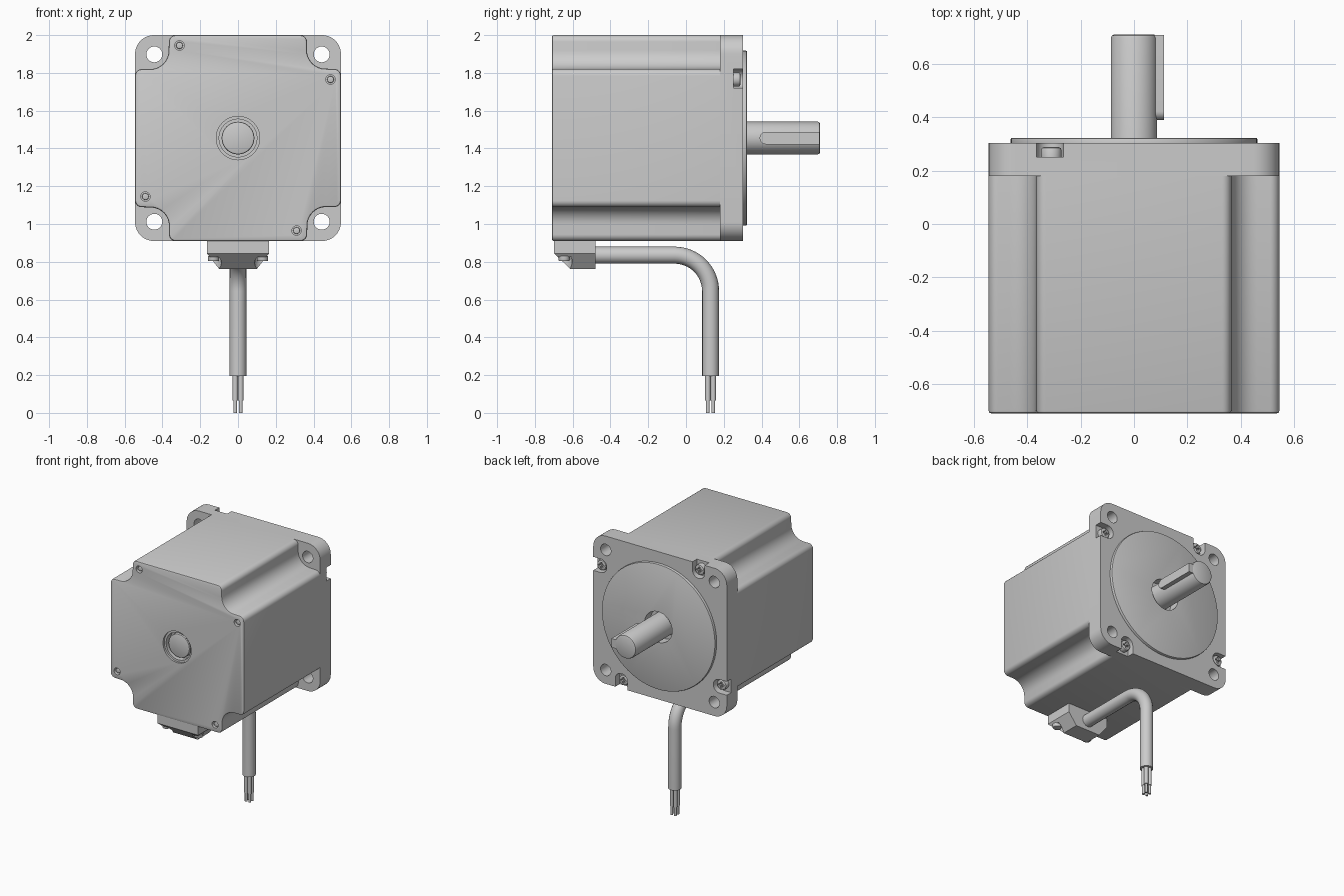
import bpy, bmesh
from math import sin, cos, pi
from mathutils import Vector

if "Cube" in bpy.data.objects:
    bpy.data.objects.remove(bpy.data.objects["Cube"])

CZ = 1.455   # height of the motor axis
H = 0.545    # half width of the housing


def finish(ob):
    bpy.ops.object.select_all(action='DESELECT')
    bpy.context.view_layer.objects.active = ob
    ob.select_set(True)
    bpy.ops.object.shade_smooth_by_angle(angle=0.6)
    return ob


def prism(name, pts, t0, t1, axis='Y', bevel0=0, bevel1=0):
    """Extrude a closed 2D profile along an axis, with optional end chamfers."""
    place = {'X': lambda a, b, t: (t, a, b),
             'Y': lambda a, b, t: (a, t, b),
             'Z': lambda a, b, t: (a, b, t)}[axis]
    bm = bmesh.new()
    rings = [[bm.verts.new(place(a, b, t)) for a, b in pts] for t in (t0, t1)]
    caps = [bm.faces.new(r) for r in rings]
    n = len(pts)
    for i in range(n):
        j = (i + 1) % n
        bm.faces.new((rings[0][i], rings[0][j], rings[1][j], rings[1][i]))
    bmesh.ops.recalc_face_normals(bm, faces=bm.faces)
    edges = [list(c.edges) for c in caps]
    for es, w in zip(edges, (bevel0, bevel1)):
        if w:
            bmesh.ops.bevel(bm, geom=es, offset=w, segments=2, profile=0.5, affect='EDGES')
    me = bpy.data.meshes.new(name)
    bm.to_mesh(me)
    bm.free()
    ob = bpy.data.objects.new(name, me)
    bpy.context.collection.objects.link(ob)
    return finish(ob)


def circle(r, x=0, z=CZ, n=48):
    return [(x + r * cos(2 * pi * i / n), z + r * sin(2 * pi * i / n)) for i in range(n)]


def rounded(corners, steps=8):
    """Round the right-angled corners given as (x, z, radius)."""
    out, n = [], len(corners)
    for i, (x, z, r) in enumerate(corners):
        p = Vector((x, z))
        u = (Vector(corners[i - 1][:2]) - p).normalized()
        v = (Vector(corners[(i + 1) % n][:2]) - p).normalized()
        c = p + (u + v) * r
        for k in range(steps + 1):
            a = k / steps * pi / 2
            out.append(tuple(c - r * (v * cos(a) + u * sin(a))))
    return out


def cut(ob, *cutters):
    for c in cutters:
        m = ob.modifiers.new("cut", 'BOOLEAN')
        m.operation, m.solver, m.object = 'DIFFERENCE', 'EXACT', c
        bpy.context.view_layer.objects.active = ob
        bpy.ops.object.modifier_apply(modifier=m.name)
        bpy.data.objects.remove(c)
    return finish(ob)


def spin(x, z, k):
    """Quarter turns about the motor axis."""
    for _ in range(k):
        x, z = z, -x
    return x, z


def tube(name, pts, r):
    cu = bpy.data.curves.new(name, 'CURVE')
    cu.dimensions = '3D'
    cu.bevel_depth, cu.bevel_resolution, cu.use_fill_caps = r, 6, True
    s = cu.splines.new('POLY')
    s.points.add(len(pts) - 1)
    for p, co in zip(s.points, pts):
        p.co = (*co, 1)
    ob = bpy.data.objects.new(name, cu)
    bpy.context.collection.objects.link(ob)
    finish_sel = [o.select_set(False) for o in bpy.context.selected_objects]
    bpy.context.view_layer.objects.active = ob
    ob.select_set(True)
    bpy.ops.object.convert(target='MESH')
    return finish(bpy.context.view_layer.objects.active)


SCREWS = [spin(-0.31, 0.49, k) for k in range(4)]

# Housing: square with stepped, filleted corners
quarter = [(-0.365, H, 0.035), (0.365, H, 0.035), (0.365, 0.37, 0.095)]
outline = [(*spin(x, z, k), r) for k in range(4) for x, z, r in quarter]
housing = prism("housing", [(x, z + CZ) for x, z in rounded(outline)], -0.71, 0.18, bevel0=0.01)
cut(housing,
    prism("c", circle(0.115), -0.8, -0.695),
    prism("c", circle(0.1), -0.8, -0.65),
    *[prism("c", circle(0.025, x, z + CZ, 20), -0.8, -0.68) for x, z in SCREWS])

# Mounting flange with corner holes and side screw pockets
square = [(-H, CZ - H, 0.1), (H, CZ - H, 0.1), (H, CZ + H, 0.1), (-H, CZ + H, 0.1)]
flange = prism("mounting_flange", rounded(square, 10), 0.18, 0.303)
pocket = [(-0.315 + 0.05 * cos(a), 0.485 + 0.05 * sin(a))
          for a in [pi + pi * i / 16 for i in range(17)]] + [(-0.265, 0.7), (-0.365, 0.7)]
cutters = [prism("c", circle(0.042, sx * 0.443, CZ + sz * 0.443, 32), 0.1, 0.4)
           for sx in (-1, 1) for sz in (-1, 1)]
for k in range(4):
    pts = [spin(x, z, k) for x, z in pocket]
    cutters.append(prism("c", [(x, z + CZ) for x, z in pts], 0.252, 0.4))
cut(flange, *cutters, prism("c", circle(0.113), 0.25, 0.4))

# Pilot disc around the shaft
pilot = prism("pilot_disc", circle(0.4625, n=96), 0.30, 0.323, bevel1=0.006)
cut(pilot, prism("c", circle(0.113), 0.2, 0.4))

# Flange screws with cross recesses, their tips showing at the rear
for i, (x, z) in enumerate(SCREWS):
    z += CZ
    head = prism(f"flange_screw_{i}", circle(0.038, x, z, 28), 0.245, 0.288, bevel1=0.01)
    a, b = 0.022, 0.006
    cross = [(-b, a), (b, a), (b, b), (a, b), (a, -b), (b, -b),
             (b, -a), (-b, -a), (-b, -b), (-a, -b), (-a, b), (-b, b)]
    cut(head, prism("c", [(x + p, z + q) for p, q in cross], 0.27, 0.4))
    prism(f"screw_tip_{i}", circle(0.018, x, z, 20), -0.70, -0.67, bevel0=0.004)

# Shaft and its round-ended key
prism("shaft", circle(0.0865), -0.69, 0.71, bevel0=0.008, bevel1=0.012)
w = 0.033
arc = [(0.39 + w - w * sin(pi * i / 16), CZ + w * cos(pi * i / 16)) for i in range(17)]
prism("shaft_key", arc + [(0.708, CZ - w), (0.708, CZ + w)], 0.03, 0.113, 'X')

# Cable outlet box with chamfered sides, sloped rear and two screw pockets
box = prism("cable_outlet", [(-0.165, 0.92), (-0.165, 0.845), (-0.1, 0.762),
                             (0.1, 0.762), (0.165, 0.845), (0.165, 0.92)], -0.70, -0.48)
cut(box, prism("c", [(-0.7424, 0.885), (-0.578, 0.73), (-0.85, 0.65)], -0.3, 0.3, 'X'),
    *[prism("c", circle(0.042, s * 0.13, -0.645, 28), 0.6, 0.825, 'Z') for s in (-1, 1)])
for s in (-1, 1):
    prism(f"outlet_screw_{s}", circle(0.03, s * 0.13, -0.645, 24), 0.803, 0.83, 'Z', bevel0=0.007)

# Cable with bend
bend = [(0, -0.06 + 0.19 * sin(pi / 2 * i / 16), 0.645 + 0.19 * cos(pi / 2 * i / 16))
        for i in range(17)]
tube("cable", [(0, -0.52, 0.835)] + bend + [(0, 0.13, 0.195)], 0.045)

# Four insulated wires with bare ends
for i, (sx, sy) in enumerate([(-1, -1), (1, -1), (1, 1), (-1, 1)]):
    x, y = sx * 0.0145, 0.13 + sy * 0.0145
    prism(f"wire_insulation_{i}", circle(0.014, x, y, 16), 0.065, 0.21, 'Z')
    prism(f"wire_core_{i}", circle(0.0095, x, y, 12), 0.0, 0.075, 'Z')
